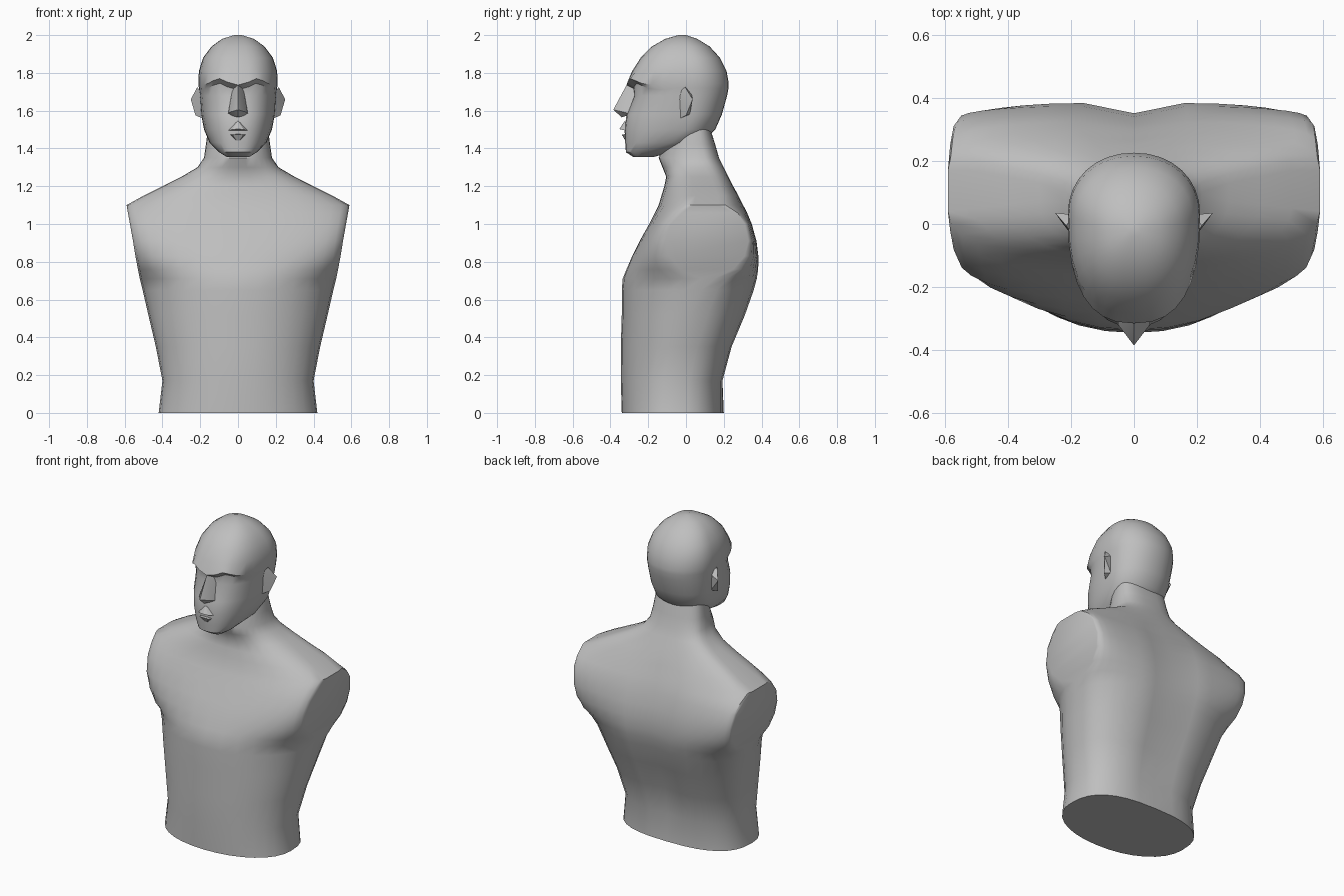
import bpy, bmesh, math

cube = bpy.data.objects.get("Cube")
if cube:
    bpy.data.objects.remove(cube)

clay = bpy.data.materials.new("grey_clay")
clay.use_nodes = True
GREY = (0.52, 0.52, 0.52, 1)
clay.diffuse_color = GREY
clay.node_tree.nodes["Principled BSDF"].inputs["Base Color"].default_value = GREY


def finish(bm, name, angle):
    bmesh.ops.remove_doubles(bm, verts=bm.verts, dist=0.0005)
    bmesh.ops.recalc_face_normals(bm, faces=bm.faces)
    mesh = bpy.data.meshes.new(name)
    bm.to_mesh(mesh)
    bm.free()
    mesh.materials.append(clay)
    obj = bpy.data.objects.new(name, mesh)
    bpy.context.collection.objects.link(obj)
    bpy.ops.object.select_all(action='DESELECT')
    obj.select_set(True)
    bpy.context.view_layer.objects.active = obj
    bpy.ops.object.shade_smooth_by_angle(angle=math.radians(angle))
    return obj


def ring(row, n, qf, qb, tweak):
    """Closed symmetric section: front arc, side edge, back arc."""
    z, hw, front, edge_f, edge_b, back = row
    half = []
    for edge, centre, q, order in ((edge_f, front, qf, range(n + 1)),
                                   (edge_b, back, qb, range(n, -1, -1))):
        for i in order:
            a = math.pi / 2 * i / n
            s, c = math.sin(a) ** q, max(math.cos(a), 0) ** q
            half.append(tweak(hw * s, edge + (centre - edge) * c, z))
    return half + [(-x, y, z) for x, y, z in half[-2:0:-1]]


def loft(name, rows, n, qf, qb, tweak, angle):
    bm = bmesh.new()
    rings = [[bm.verts.new(p) for p in ring(r, n, qf, qb, tweak)] for r in rows]
    for low, high in zip(rings, rings[1:]):
        for i in range(len(low)):
            j = (i + 1) % len(low)
            bm.faces.new((low[i], low[j], high[j], high[i]))
    bm.faces.new(rings[0][::-1])
    bm.faces.new(rings[-1])
    return finish(bm, name, angle)


def hull(name, points, angle=20):
    bm = bmesh.new()
    for p in points:
        bm.verts.new(p)
    out = bmesh.ops.convex_hull(bm, input=bm.verts)
    loose = set(out["geom_interior"] + out["geom_unused"])
    bmesh.ops.delete(bm, geom=[g for g in loose if isinstance(g, bmesh.types.BMVert)],
                     context='VERTS')
    return finish(bm, name, angle)


def both(points):
    return points + [(-x, y, z) for x, y, z in points if x]


# Torso, cut arms and neck: z, half width, front, edge front, edge back, back
torso_rows = [
    (0, .42, -.34, -.07, -.07, .2),
    (.17, .4, -.345, -.06, -.06, .2),
    (.35, .435, -.345, -.02, -.02, .25),
    (.52, .475, -.34, .03, .03, .32),
    (.65, .505, -.34, .08, .08, .365),
    (.71, .52, -.335, .08, .15, .38),
    (.76, .53, -.315, -.03, .25, .386),
    (.83, .543, -.285, -.09, .31, .386),
    (.91, .556, -.245, -.11, .33, .375),
    (1, .572, -.195, -.08, .31, .35),
    (1.06, .583, -.165, -.02, .25, .325),
    (1.1, .59, -.145, .04, .17, .305),
    (1.15, .5, -.13, .05, .17, .28),
    (1.2, .4, -.115, .06, .15, .25),
    (1.25, .3, -.105, .07, .13, .225),
    (1.3, .215, -.125, .07, .1, .2),
    (1.35, .18, -.145, .06, .07, .175),
    (1.42, .17, -.11, .05, .05, .155),
    (1.5, .16, -.1, .05, .05, .13),
]


def spine(x, y, z):
    """Groove down the middle of the back."""
    if y > 0.1 and z < 1.2:
        y -= 0.035 * math.exp(-(x / 0.09) ** 2) * min(1, z * 3, (1.25 - z) * 4)
    return x, y, z


loft("torso_and_neck", torso_rows, 8, 0.95, 0.75, spine, 40)

# Head: z, half width, front, widest point, back
head_rows = [
    (1.355, .06, -.28, -.24, -.17),
    (1.38, .1, -.318, -.2, -.08),
    (1.43, .15, -.322, -.08, .08),
    (1.5, .18, -.325, 0, .155),
    (1.58, .195, -.315, .02, .19),
    (1.68, .203, -.275, .03, .218),
    (1.72, .207, -.28, .03, .225),
    (1.745, .21, -.315, .03, .226),
    (1.81, .207, -.285, .03, .215),
    (1.88, .185, -.24, .02, .18),
    (1.94, .14, -.18, 0, .125),
    (1.98, .085, -.11, -.02, .06),
    (2, .02, -.04, -.02, 0),
]


def brow(x, y, z):
    """Arch the brow line above each eye."""
    if y < -0.1 and 1.7 < z < 1.76:
        z += 0.035 * math.exp(-((x - 0.1) / 0.05) ** 2) - 0.01
    return x, y, z


loft("head", [(z, w, f, e, e, b) for z, w, f, e, b in head_rows], 8, 0.8, 0.95, brow, 35)

# Face details
hull("nose", both([(0, -.315, 1.735), (0, -.385, 1.605), (0, -.34, 1.565),
                   (.055, -.29, 1.58), (.05, -.32, 1.59), (.025, -.26, 1.735)]))
hull("upper_lip", both([(.08, -.285, 1.488), (.03, -.345, 1.5), (0, -.352, 1.503),
                        (0, -.325, 1.545), (.03, -.29, 1.49)]))
hull("lower_lip", both([(.06, -.285, 1.475), (.03, -.338, 1.472), (0, -.34, 1.474),
                        (0, -.315, 1.43), (.03, -.29, 1.478)]))

# Ears, flaring outward to the back
ear = [(.19, -.045, 1.69), (.19, -.03, 1.56), (.215, -.005, 1.725), (.25, .035, 1.66),
       (.225, 0, 1.575), (.19, .03, 1.69), (.19, .02, 1.58)]
for side, sign in (("left", 1), ("right", -1)):
    hull(side + "_ear", [(sign * x, y, z) for x, y, z in ear])
